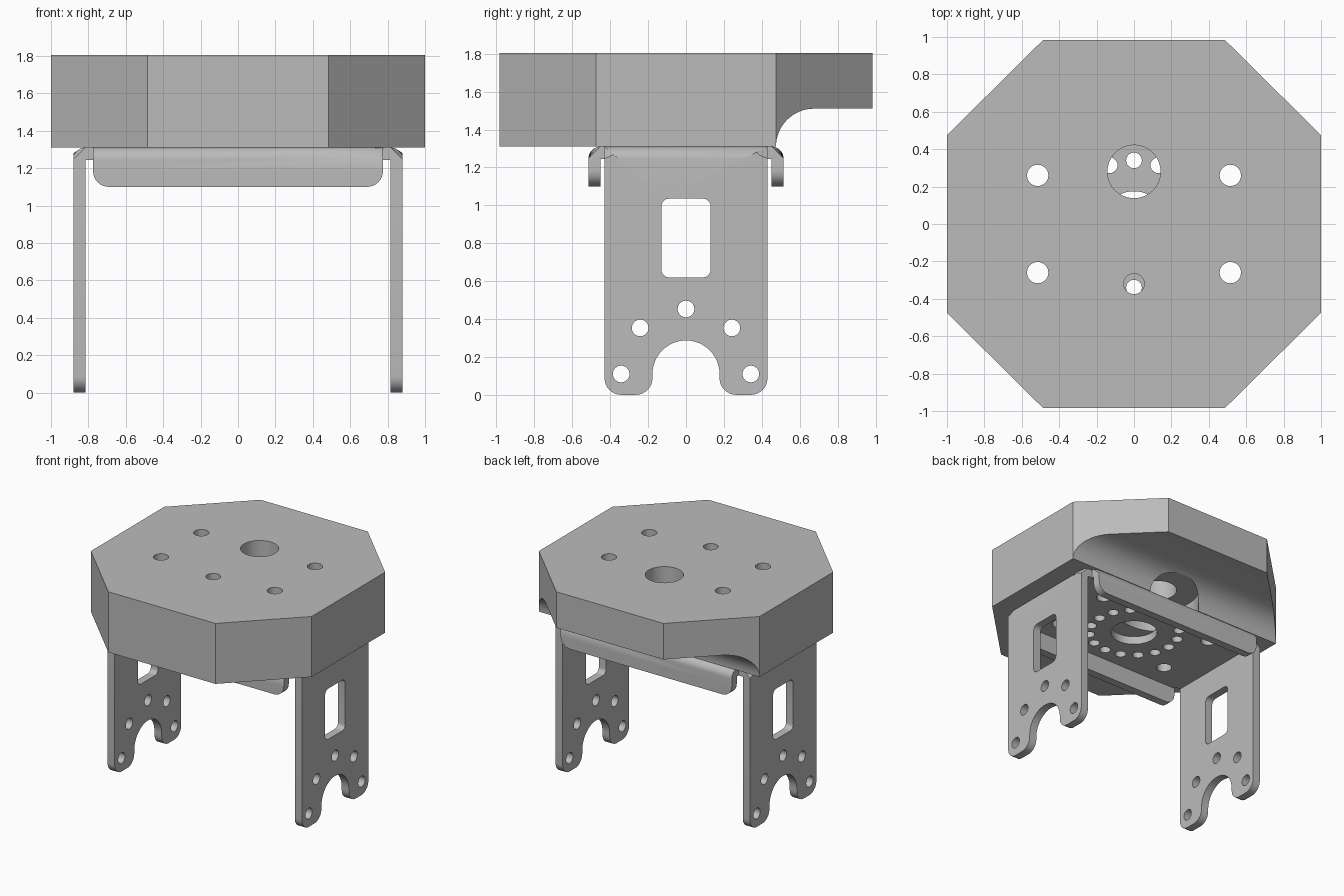
import bpy, bmesh, math
from mathutils import Matrix, Vector

cube = bpy.data.objects.get("Cube")
if cube:
    bpy.data.objects.remove(cube)

metal = bpy.data.materials.new("grey_metal")
metal.use_nodes = True
GREY = (0.5, 0.5, 0.5, 1)
metal.diffuse_color = GREY
metal.node_tree.nodes["Principled BSDF"].inputs["Base Color"].default_value = GREY

SHEET = 0.065       # sheet metal thickness
DECK = 1.31         # underside of the block, top of the bracket
TOP = 1.805


def activate(obj):
    bpy.ops.object.select_all(action='DESELECT')
    obj.select_set(True)
    bpy.context.view_layer.objects.active = obj


def circle(x, y, r, n=40):
    return [(x + r * math.cos(math.tau * i / n), y + r * math.sin(math.tau * i / n))
            for i in range(n)]


def rounded(corners, steps=8):
    """Outline from (x, y, radius) corners; rounded corners are right angles."""
    out = []
    for i, (x, y, r) in enumerate(corners):
        if r == 0:
            out.append((x, y))
            continue
        p = Vector((x, y))
        a = (Vector(corners[i - 1][:2]) - p).normalized()
        b = (Vector(corners[(i + 1) % len(corners)][:2]) - p).normalized()
        for k in range(steps + 1):
            t = math.pi / 2 * k / steps
            out.append(tuple(p + r * (a + b) - r * (b * math.cos(t) + a * math.sin(t))))
    return out


def panel(name, loops, thickness, matrix, bend=None):
    """Flat sheet with holes; bend picks the vertices of an edge to round."""
    curve = bpy.data.curves.new(name, 'CURVE')
    curve.dimensions = '2D'
    curve.fill_mode = 'BOTH'
    curve.extrude = thickness / 2
    for loop in loops:
        spline = curve.splines.new('POLY')
        spline.points.add(len(loop) - 1)
        for point, (x, y) in zip(spline.points, loop):
            point.co = (x, y, 0, 1)
        spline.use_cyclic_u = True
    obj = bpy.data.objects.new(name, curve)
    bpy.context.collection.objects.link(obj)
    activate(obj)
    bpy.ops.object.convert(target='MESH')
    obj = bpy.context.object
    bm = bmesh.new()
    bm.from_mesh(obj.data)
    bmesh.ops.transform(bm, matrix=matrix, verts=bm.verts)
    bmesh.ops.remove_doubles(bm, verts=bm.verts, dist=0.0002)
    bmesh.ops.recalc_face_normals(bm, faces=bm.faces)
    if bend:
        edges = [e for e in bm.edges if all(bend(v.co) for v in e.verts)]
        bmesh.ops.bevel(bm, geom=edges, offset=SHEET * 0.97, segments=8,
                        profile=0.5, affect='EDGES')
    bm.to_mesh(obj.data)
    bm.free()
    obj.data.materials.clear()
    obj.data.materials.append(metal)
    return obj


def finish(obj, mirror_axis=None):
    activate(obj)
    bpy.ops.object.shade_smooth_by_angle(angle=math.radians(30))
    if mirror_axis is not None:
        mod = obj.modifiers.new("mirror", 'MIRROR')
        mod.use_axis = [i == mirror_axis for i in range(3)]
        mod.use_mirror_merge = False
        bpy.ops.object.modifier_apply(modifier=mod.name)


def subtract(obj, cutter):
    cutter.hide_render = True
    activate(obj)
    mod = obj.modifiers.new("cut", 'BOOLEAN')
    mod.operation = 'DIFFERENCE'
    mod.solver = 'EXACT'
    mod.object = cutter
    bpy.ops.object.modifier_apply(modifier=mod.name)
    bpy.data.objects.remove(cutter)


UP_X = Matrix(((0, 0, 1, 0), (1, 0, 0, 0), (0, 1, 0, 0), (0, 0, 0, 1)))  # drawn in y, z
UP_Y = Matrix.Rotation(math.pi / 2, 4, 'X')                              # drawn in x, z
mounts = [circle(sx * 0.515, sy * 0.26, 0.057) for sx in (-1, 1) for sy in (-1, 1)]

# Octagonal block with mounting holes
half = [(1, 0.475), (0.485, 0.985), (-0.485, 0.985), (-1, 0.475)]
octagon = half + [(-x, -y) for x, y in half]
block = panel("octagonal_block",
              [octagon, circle(0, 0.28, 0.142), circle(0, -0.32, 0.055)] + mounts,
              TOP - DECK, Matrix.Translation((0, 0, (TOP + DECK) / 2)))

# Curved relief under the back edge
relief_shape = [(1.2, 1.1), (1.2, 1.51)]
for i in range(17):
    t = math.pi / 2 * (1 + i / 16)
    relief_shape.append((0.675 + 0.2 * math.cos(t), DECK + 0.2 * math.sin(t)))
relief_shape.append((0.475, 1.1))
subtract(block, panel("relief_cutter", [relief_shape], 3, UP_X))

# Wide pocket below the large hole
subtract(block, panel("pocket_cutter", [circle(0, 0.28, 0.307, 64)], 0.4,
                      Matrix.Translation((0, 0, 1.29))))
finish(block)

# Bracket plate with centre hole and ring of holes
px, py, lx, ly = 0.775, 0.45, 0.815, 0.43
quarter = [(lx, ly), (px, ly), (px, py)]
cross = quarter + [(-x, y) for x, y in reversed(quarter)]
cross += [(-x, -y) for x, y in cross]
ring = [circle(0.34 * math.cos(math.tau * i / 16), 0.34 * math.sin(math.tau * i / 16), 0.042, 24)
        for i in range(16)]
plate = panel("bracket_plate", [cross, circle(0, 0, 0.175, 48)] + ring + mounts,
              SHEET, Matrix.Translation((0, 0, DECK - SHEET / 2)))
finish(plate)

# Side legs with arch, bolt holes and window
arch = [(-0.177 * math.cos(math.pi * i / 24), 0.11 + 0.177 * math.sin(math.pi * i / 24), 0)
        for i in range(25)]
outline = rounded([(-ly, DECK, 0), (-ly, 0, 0.088), (-0.177, 0, 0.088)] + arch
                  + [(0.177, 0, 0.088), (ly, 0, 0.088), (ly, DECK, 0)])
window = rounded([(-0.13, 0.62, 0.04), (0.13, 0.62, 0.04), (0.13, 1.035, 0.04), (-0.13, 1.035, 0.04)])
bolts = [circle(y, z, 0.044) for y, z in
         ((-0.342, 0.11), (0.342, 0.11), (-0.242, 0.353), (0.242, 0.353), (0, 0.453))]
legs = panel("side_legs", [outline, window] + bolts, SHEET,
             Matrix.Translation((lx + SHEET / 2, 0, 0)) @ UP_X,
             lambda c: c.z > DECK - 0.001 and c.x > lx + SHEET / 2)
finish(legs, 0)

# Front and back stiffening flanges
lip = rounded([(-px, DECK, 0), (-px, 1.1, 0.085), (px, 1.1, 0.085), (px, DECK, 0)])
flanges = panel("stiffening_flanges", [lip], SHEET,
                Matrix.Translation((0, -py - SHEET / 2, 0)) @ UP_Y,
                lambda c: c.z > DECK - 0.001 and c.y < -py - SHEET / 2)
finish(flanges, 1)
